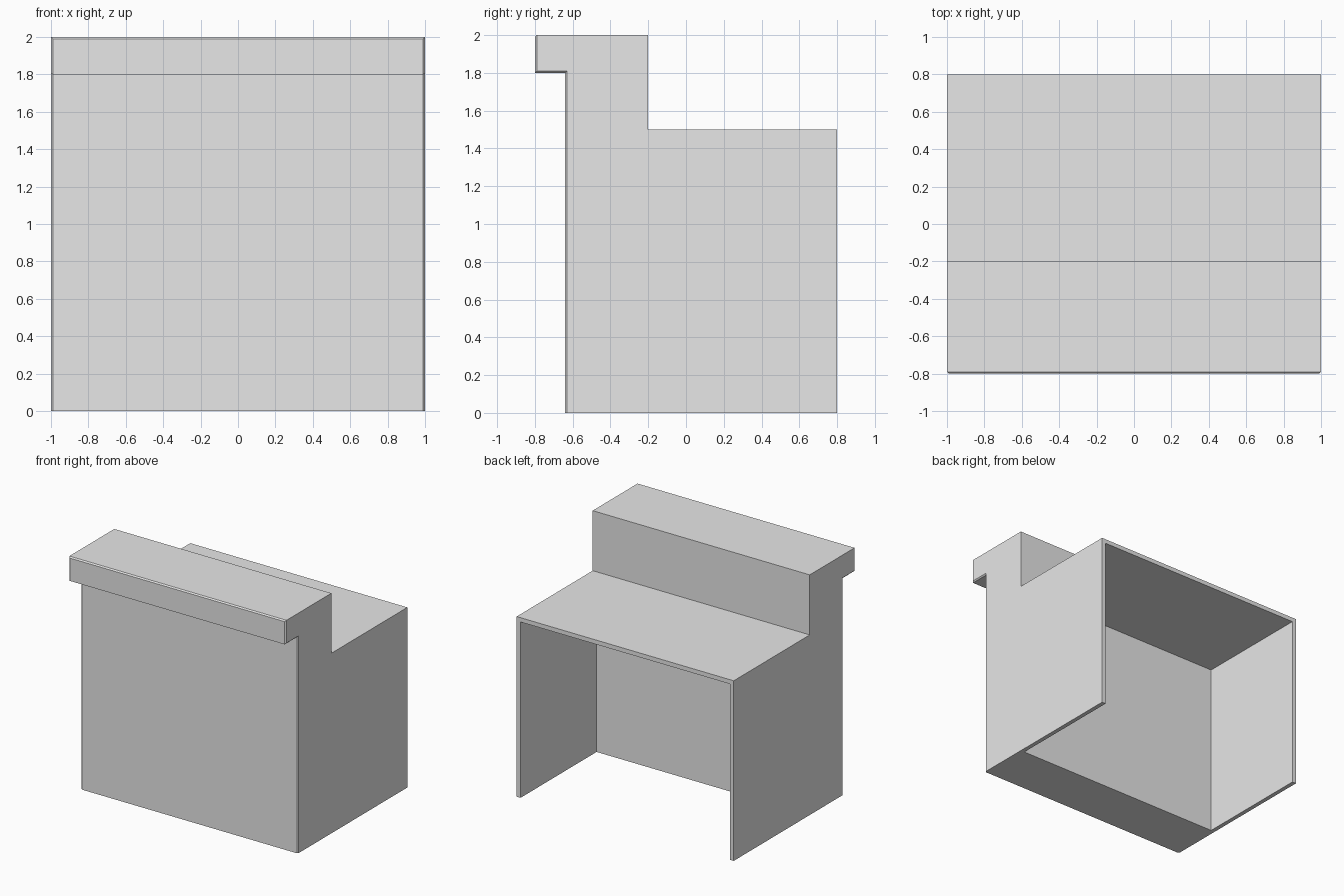
import bpy, bmesh

cube = bpy.data.objects.get("Cube")
if cube:
    bpy.data.objects.remove(cube, do_unlink=True)

grey = bpy.data.materials.new("plain_grey")
grey.use_nodes = True
grey.diffuse_color = (0.8, 0.8, 0.8, 1)
grey.node_tree.nodes["Principled BSDF"].inputs["Base Color"].default_value = grey.diffuse_color

HALF = 1.0      # half width
WALL = 0.036    # panel thickness
CHAMFER = 0.01
FRONT, BACK, STEP = -0.64, 0.8, -0.2
LIP_FRONT, LIP_Z, DESK_Z, TOP_Z = -0.8, 1.8, 1.5, 2.0


def extrude_profile(name, profile, half, chamfer_rule=None):
    """Extrude a (y, z) outline along x and chamfer the edges the rule picks."""
    bm = bmesh.new()
    face = bm.faces.new([bm.verts.new((-half, y, z)) for y, z in profile])
    moved = bmesh.ops.extrude_face_region(bm, geom=[face])["geom"]
    verts = [g for g in moved if isinstance(g, bmesh.types.BMVert)]
    bmesh.ops.translate(bm, vec=(2 * half, 0, 0), verts=verts)
    bmesh.ops.recalc_face_normals(bm, faces=bm.faces[:])
    if chamfer_rule:
        edges = [e for e in bm.edges if chamfer_rule(*[v.co for v in e.verts])]
        bmesh.ops.bevel(bm, geom=edges, offset=CHAMFER, segments=1,
                        profile=0.5, affect='EDGES')
    mesh = bpy.data.meshes.new(name)
    bm.to_mesh(mesh)
    bm.free()
    mesh.materials.append(grey)
    obj = bpy.data.objects.new(name, mesh)
    bpy.context.collection.objects.link(obj)
    return obj


def front_outline(a, b):
    """Side edges of the front and lip, plus the lip's top front edge."""
    if abs(a.x - b.x) > 0.01:
        return min(a.z, b.z) > TOP_Z - 0.01 and max(a.y, b.y) < LIP_FRONT + 0.01
    lip_under = abs(a.z - LIP_Z) < 0.01 and abs(b.z - LIP_Z) < 0.01
    return lip_under or (abs(a.y - b.y) < 0.01 and max(a.y, b.y) < FRONT + 0.01)


# Counter body: raised front block with overhanging lip, lower desk behind
counter = extrude_profile("reception_counter", [
    (FRONT, 0), (BACK, 0), (BACK, DESK_Z), (STEP, DESK_Z),
    (STEP, TOP_Z), (LIP_FRONT, TOP_Z), (LIP_FRONT, LIP_Z), (FRONT, LIP_Z),
], HALF, front_outline)

# Knee space cut from the back and below, leaving thin sides and desk top
cutter = extrude_profile("knee_space_cutter", [
    (STEP, -0.5), (BACK + 0.5, -0.5),
    (BACK + 0.5, DESK_Z - WALL), (STEP, DESK_Z - WALL),
], HALF - WALL)
cutter.hide_render = True

cut = counter.modifiers.new("knee_space", 'BOOLEAN')
cut.operation = 'DIFFERENCE'
cut.solver = 'EXACT'
cut.object = cutter
bpy.context.view_layer.objects.active = counter
counter.select_set(True)
bpy.ops.object.modifier_apply(modifier=cut.name)
bpy.data.objects.remove(cutter, do_unlink=True)
